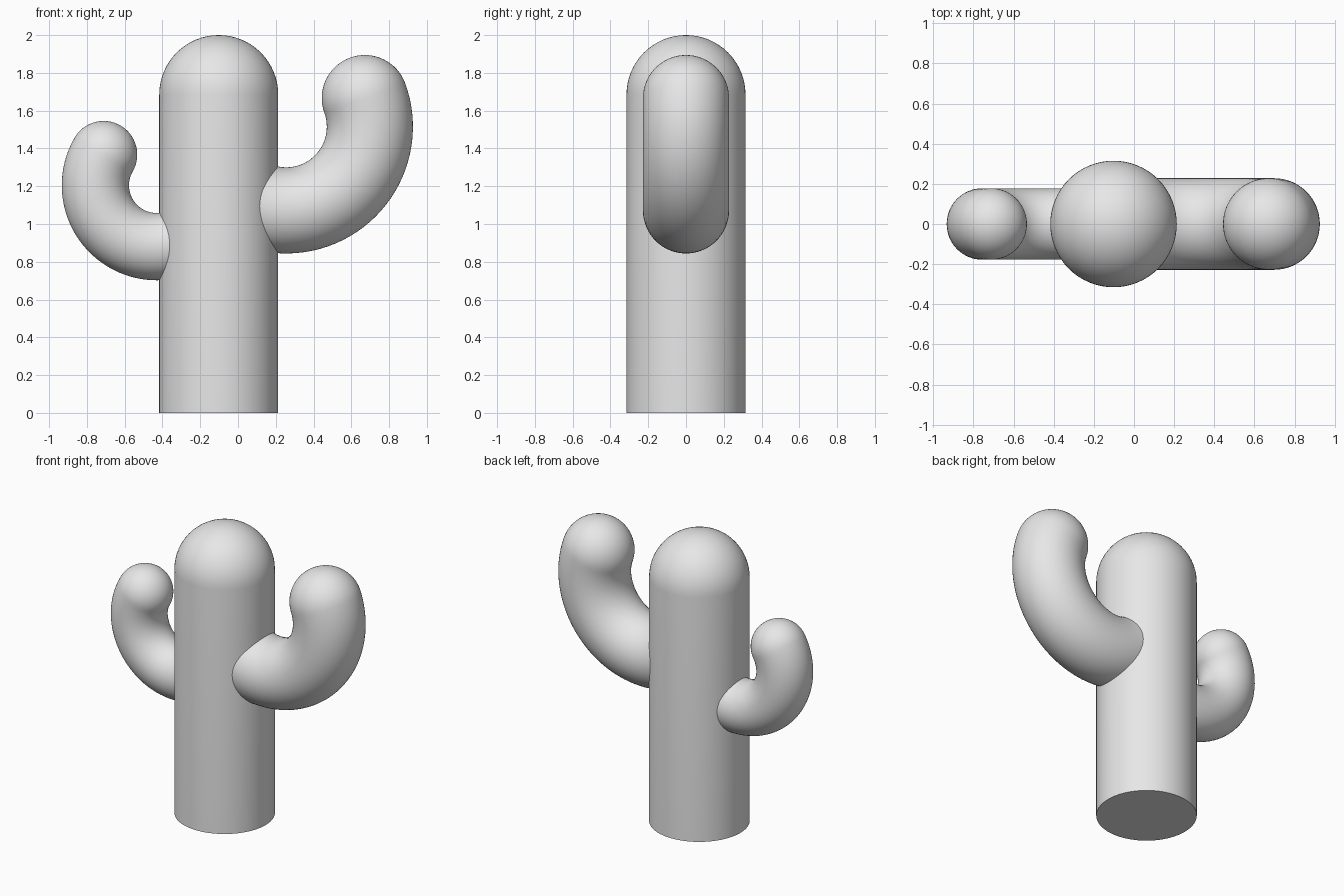
import bpy, bmesh
from math import sin, cos, pi, radians
from mathutils import Vector

cube = bpy.data.objects.get("Cube")
if cube:
    bpy.data.objects.remove(cube, do_unlink=True)

grey = bpy.data.materials.new("light_grey")
grey.use_nodes = True
grey.diffuse_color = (0.8, 0.8, 0.8, 1)
grey.node_tree.nodes["Principled BSDF"].inputs["Base Color"].default_value = grey.diffuse_color

SIDES = 64
CAP_RINGS = 16


def round_tube(name, path, radius):
    """Sweep a circle along (centre, tangent) pairs in the XZ plane, with a domed end."""
    rings = [(c, t, radius) for c, t in path]
    end, tangent = path[-1]
    for i in range(1, CAP_RINGS):
        a = pi / 2 * i / CAP_RINGS
        rings.append((end + tangent * radius * sin(a), tangent, radius * cos(a)))

    bm = bmesh.new()
    across = Vector((0, 1, 0))
    loops = []
    for c, t, r in rings:
        out = across.cross(t)
        loops.append([bm.verts.new(c + r * (out * cos(a) + across * sin(a)))
                      for a in (2 * pi * k / SIDES for k in range(SIDES))])
    for low, high in zip(loops, loops[1:]):
        for k in range(SIDES):
            n = (k + 1) % SIDES
            bm.faces.new((low[k], low[n], high[n], high[k]))
    # flat start and pole of the dome
    bm.faces.new(loops[0])
    pole = bm.verts.new(end + tangent * radius)
    for k in range(SIDES):
        bm.faces.new((loops[-1][k], loops[-1][(k + 1) % SIDES], pole))
    bmesh.ops.recalc_face_normals(bm, faces=bm.faces)

    mesh = bpy.data.meshes.new(name)
    bm.to_mesh(mesh)
    bm.free()
    mesh.materials.append(grey)
    obj = bpy.data.objects.new(name, mesh)
    bpy.context.collection.objects.link(obj)
    bpy.ops.object.select_all(action="DESELECT")
    obj.select_set(True)
    bpy.context.view_layer.objects.active = obj
    bpy.ops.object.shade_smooth_by_angle(angle=radians(40))
    return obj


def arm_path(side, x, z, bend, finish, steps=40):
    """Arc from inside the trunk, under its centre and up to the tip."""
    start, stop = radians(-125), radians(finish)
    path = []
    for i in range(steps + 1):
        a = start + (stop - start) * i / steps
        path.append((Vector((x + side * bend * cos(a), 0, z + bend * sin(a))),
                     Vector((-side * sin(a), 0, cos(a)))))
    return path


# Trunk
up = Vector((0, 0, 1))
trunk_x, trunk_radius = -0.102, 0.315
round_tube("trunk", [(Vector((trunk_x, 0, z)), up) for z in (0, 2 - trunk_radius)], trunk_radius)

# Arms
round_tube("left_arm", arm_path(1, 0.255, 1.515, 0.443, 20), 0.228)
round_tube("right_arm", arm_path(-1, -0.43, 1.205, 0.325, 30), 0.178)
